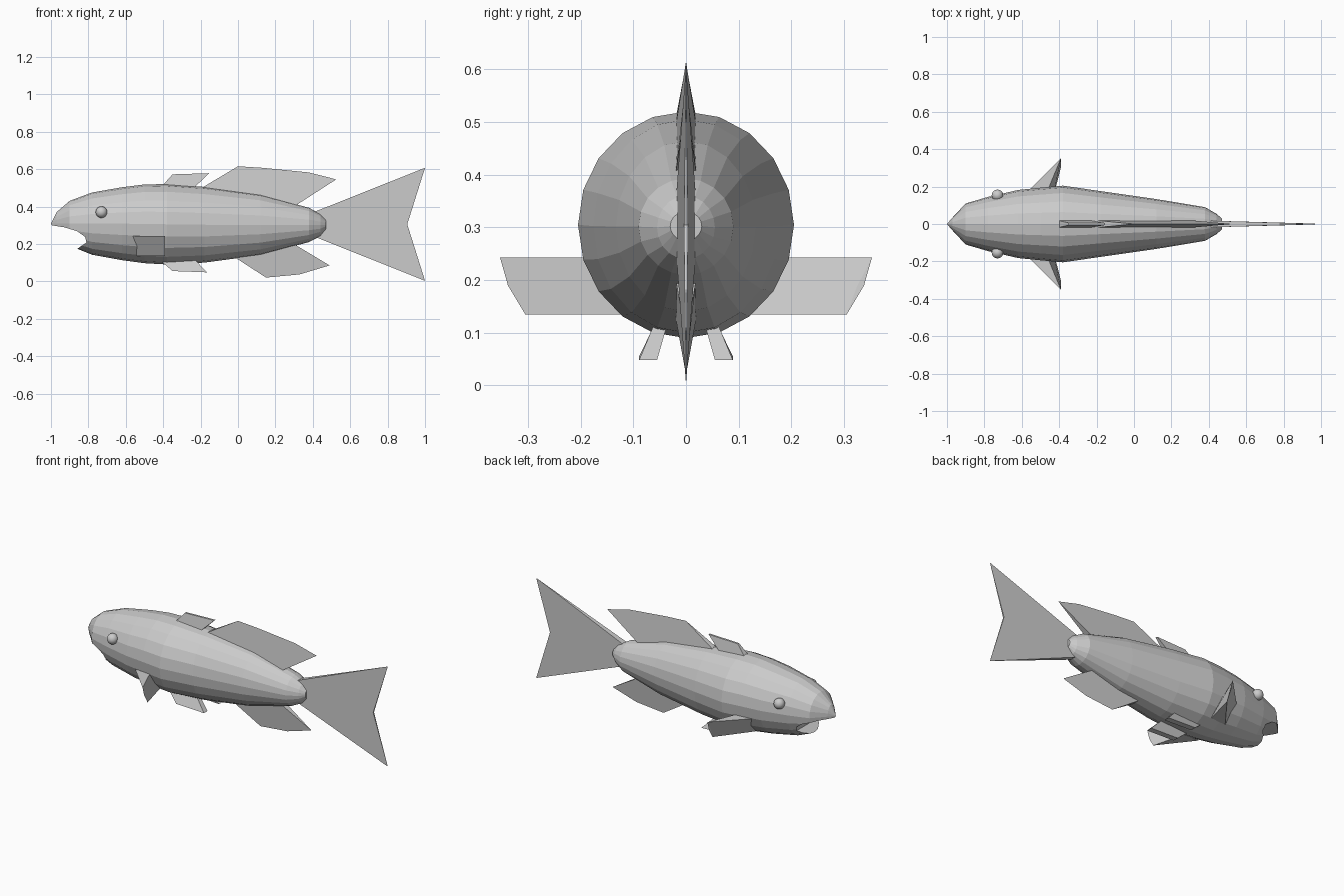
import bpy, bmesh
from math import sin, cos, pi

if "Cube" in bpy.data.objects:
    bpy.data.objects.remove(bpy.data.objects["Cube"])


def make(name, bm):
    bmesh.ops.remove_doubles(bm, verts=bm.verts, dist=0.0005)
    bmesh.ops.recalc_face_normals(bm, faces=bm.faces)
    me = bpy.data.meshes.new(name)
    bm.to_mesh(me)
    bm.free()
    ob = bpy.data.objects.new(name, me)
    bpy.context.collection.objects.link(ob)
    return ob


def mirror_y(ob):
    mod = ob.modifiers.new("mirror", 'MIRROR')
    mod.use_axis = (False, True, False)
    mod.use_clip = False
    mod.use_mirror_merge = False


def fin(name, pts, axis=1):
    """Tapered plate: each point is x, y, z, half thickness along axis."""
    bm = bmesh.new()
    sides = []
    for s in (-1, 1):
        row = []
        for *co, t in pts:
            co[axis] += s * t
            row.append(bm.verts.new(co))
        sides.append(row)
        bm.faces.new(row)
    a, b = sides
    for i in range(len(a)):
        j = (i + 1) % len(a)
        bm.faces.new((a[i], a[j], b[j], b[i]))
    return make(name, bm)


# Body: lofted 20-sided rings (x, bottom, top, half width) with pointed ends
N = 20
stations = [(-0.97, 0.25, 0.37, 0.035), (-0.9, 0.19, 0.43, 0.11),
            (-0.78, 0.142, 0.475, 0.145), (-0.62, 0.113, 0.503, 0.182),
            (-0.5, 0.097, 0.518, 0.194), (-0.38, 0.09, 0.52, 0.205),
            (-0.18, 0.1, 0.505, 0.176), (0.12, 0.14, 0.464, 0.133),
            (0.38, 0.21, 0.393, 0.09), (0.44, 0.24, 0.36, 0.055),
            (0.47, 0.275, 0.33, 0.03)]
bm = bmesh.new()
rings = []
for x, lo, hi, w in stations:
    rings.append([bm.verts.new((x, w * cos(2 * pi * k / N),
                  (lo + hi) / 2 + (hi - lo) / 2 * sin(2 * pi * k / N)))
                  for k in range(N)])
nose = bm.verts.new((-1, 0, 0.31))
for k in range(N):
    n = (k + 1) % N
    for p, q in zip(rings, rings[1:]):
        bm.faces.new((p[k], p[n], q[n], q[k]))
    bm.faces.new((nose, rings[0][n], rings[0][k]))
bm.faces.new(rings[-1])
body = make("body", bm)

# Mouth notch cut through the head
mouth = fin("mouth_cutter", [(x, 0, z, 0.3) for x, z in (
    (-1.1, 0.302), (-1.0, 0.3), (-0.93, 0.289), (-0.86, 0.268), (-0.818, 0.238),
    (-0.81, 0.208), (-0.865, 0.17), (-0.9, 0.1), (-1.1, 0.1))])
mouth.hide_render = True
cut = body.modifiers.new("mouth", 'BOOLEAN')
cut.operation = 'DIFFERENCE'
cut.solver = 'EXACT'
cut.object = mouth
bpy.context.view_layer.objects.active = body
bpy.ops.object.modifier_apply(modifier=cut.name)
bpy.data.objects.remove(mouth)

# Fins on the centre line
fin("tail_fin", [(0.40, 0, 0.368, 0.018), (1, 0, 0.607, 0), (0.905, 0, 0.305, 0.004),
                 (1, 0, 0.003, 0), (0.40, 0, 0.242, 0.018)])
fin("rear_dorsal_fin", [(-0.21, 0, 0.49, 0.02), (0, 0, 0.615, 0), (0.13, 0, 0.607, 0),
                        (0.38, 0, 0.582, 0), (0.525, 0, 0.545, 0), (0.30, 0, 0.40, 0.02)])
fin("front_dorsal_fin", [(-0.41, 0, 0.505, 0.02), (-0.35, 0, 0.572, 0.006),
                         (-0.155, 0, 0.578, 0.006), (-0.24, 0, 0.495, 0.02)])
fin("anal_fin", [(-0.02, 0, 0.13, 0.02), (0.15, 0, 0.02, 0), (0.33, 0, 0.037, 0),
                 (0.49, 0, 0.085, 0), (0.29, 0, 0.205, 0.02)])

# Paired fins
mirror_y(fin("pelvic_fins", [(-0.42, 0.048, 0.115, 0.012), (-0.35, 0.072, 0.055, 0.017),
                             (-0.165, 0.072, 0.048, 0.017), (-0.24, 0.045, 0.125, 0.012)]))
mirror_y(fin("pectoral_fins", [(-0.525, 0.16, 0.243, 0.055), (-0.39, 0.353, 0.243, 0),
                               (-0.39, 0.338, 0.19, 0), (-0.39, 0.305, 0.135, 0),
                               (-0.49, 0.11, 0.135, 0.05)], axis=0))

# Eyes
bm = bmesh.new()
bmesh.ops.create_uvsphere(bm, u_segments=20, v_segments=12, radius=0.031)
bmesh.ops.translate(bm, verts=bm.verts, vec=(-0.73, 0.153, 0.37))
for f in bm.faces:
    f.smooth = True
mirror_y(make("eyes", bm))
